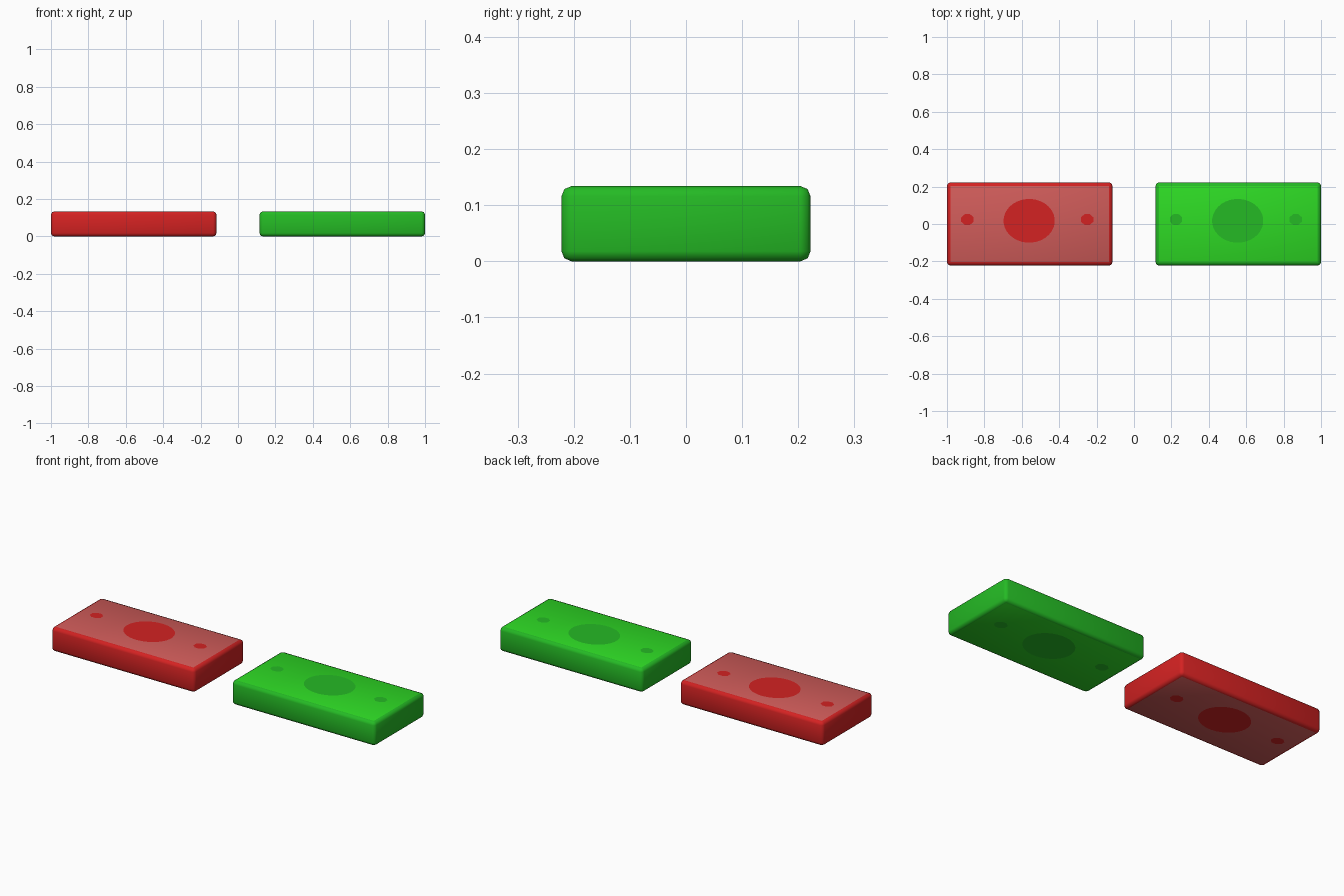
import bpy, bmesh, math

if "Cube" in bpy.data.objects:
    bpy.data.objects.remove(bpy.data.objects["Cube"])

X_HALF, Y_HALF, HEIGHT, BEVEL = 0.4425, 0.222, 0.134, 0.018


def material(name, rgb):
    m = bpy.data.materials.new(name)
    m.diffuse_color = (*rgb, 1.0)
    m.use_nodes = True
    m.node_tree.nodes["Principled BSDF"].inputs["Base Color"].default_value = m.diffuse_color
    return m


def add_object(name, bm, mats):
    mesh = bpy.data.meshes.new(name)
    bm.to_mesh(mesh)
    bm.free()
    for m in mats:
        mesh.materials.append(m)
    obj = bpy.data.objects.new(name, mesh)
    bpy.context.collection.objects.link(obj)
    return obj


def bundle(name, cx, edge_mat, face_mat):
    # Rounded block; flat top and bottom carry the paper colour
    bm = bmesh.new()
    bmesh.ops.create_cube(bm, size=1.0)
    for v in bm.verts:
        v.co.x = cx + v.co.x * 2 * X_HALF
        v.co.y *= 2 * Y_HALF
        v.co.z = (v.co.z + 0.5) * HEIGHT
    bmesh.ops.bevel(bm, geom=bm.edges[:], offset=BEVEL, segments=2,
                    profile=0.5, affect='EDGES')
    bm.normal_update()
    for f in bm.faces:
        f.smooth = True
        f.material_index = 1 if abs(f.normal.z) > 0.99 else 0
    add_object(name + "_block", bm, [edge_mat, face_mat])


def spot(name, x, y, rx, ry, sides, mat):
    # Thin printed oval, flush on top and bottom
    bm = bmesh.new()
    for z, top in ((HEIGHT + 0.001, True), (-0.001, False)):
        ring = [bm.verts.new((x + rx * math.cos(a), y + ry * math.sin(a), z))
                for a in (2 * math.pi * (i + 0.5) / sides for i in range(sides))]
        bm.faces.new(ring if top else ring[::-1])
    add_object(name, bm, [mat])


red = material("red", (0.658, 0.016, 0.016))
pink = material("faded_red", (0.631, 0.107, 0.102))
green = material("green", (0.018, 0.491, 0.018))
bright = material("bright_green", (0.027, 0.701, 0.018))

for name, cx, edge, face in (("red_bundle", -0.5575, red, pink),
                             ("green_bundle", 0.5575, green, bright)):
    bundle(name, cx, edge, face)
    spot(name + "_centre_oval", cx - 0.003, 0.017, 0.137, 0.117, 32, edge)
    for side, dx in (("left", -0.333), ("right", 0.307)):
        spot(f"{name}_{side}_dot", cx + dx, 0.024, 0.036, 0.031, 8, edge)
